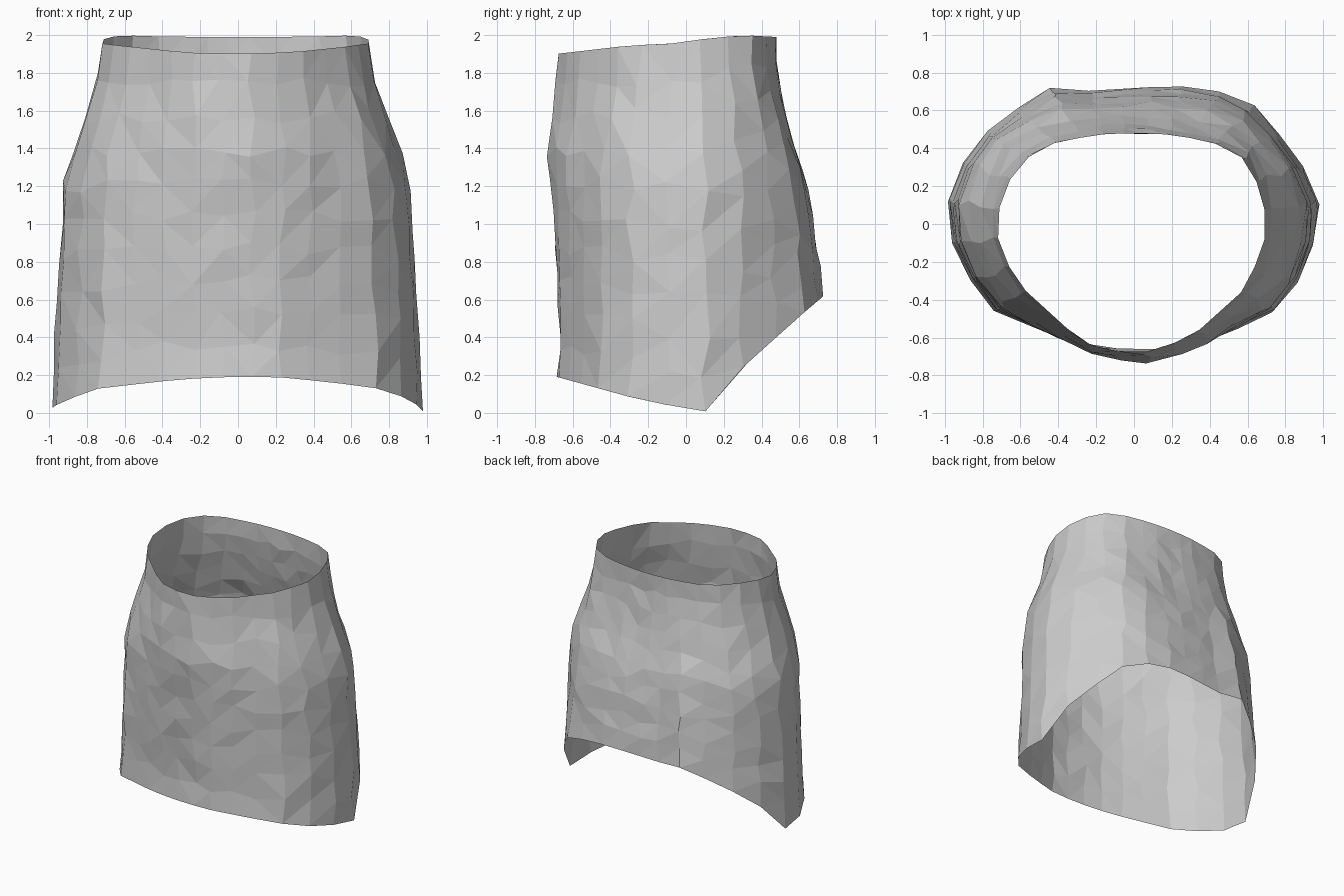
import bpy, bmesh, math, random

if "Cube" in bpy.data.objects:
    bpy.data.objects.remove(bpy.data.objects["Cube"])

random.seed(4)
COLS, ROWS = 28, 10

# Rim outlines seen from above
top_rim = [(.69, -.08), (.69, .1), (.61, .33), (.4, .44), (.12, .48), (-.12, .48), (-.32, .45),
           (-.5, .41), (-.64, .27), (-.71, .1), (-.72, -.07), (-.63, -.3), (-.3, -.6),
           (-.17, -.67), (.05, -.68), (.3, -.6), (.6, -.33)]
hem = [(.98, .1), (.95, .22), (.83, .4), (.6, .67), (.35, .72), (.2, .73), (-.3, .7), (-.45, .72),
       (-.74, .53), (-.88, .37), (-.98, .17), (-.99, -.03), (-.9, -.25), (-.74, -.46),
       (-.3, -.64), (0, -.69), (.27, -.67), (.47, -.58), (.68, -.51), (.84, -.37), (.95, -.1)]

# Edge heights along y, and how far the wall has flared at each height
hem_height = [(-.7, .195), (-.5, .14), (-.3, .085), (0, .02), (.1, .005), (.3, .24), (.6, .51), (.73, .62)]
top_height = [(-.69, 1.9), (-.3, 1.945), (-.08, 1.955), (.1, 1.98), (.3, 2), (.48, 1.99)]
side_flare = [(0, 1), (.5, .94), (.9, .84), (1.25, .77), (1.45, .5), (1.74, .12), (1.95, 0)]
back_flare = [(.6, 1), (.75, .95), (1.02, .8), (1.25, .6), (1.52, .22), (1.83, 0), (2, 0)]
front_bulge = [(.2, 0), (.4, -.02), (.8, .005), (1.1, .02), (1.36, .05), (1.74, .01), (1.9, 0)]


def lerp(table, v):
    if v <= table[0][0]:
        return table[0][1]
    for (a, fa), (b, fb) in zip(table, table[1:]):
        if v <= b:
            return fa + (fb - fa) * (v - a) / (b - a)
    return table[-1][1]


def ray_radius(outline, ang):
    """Distance from the centre to the outline along a direction."""
    dx, dy = math.cos(ang), math.sin(ang)
    for (ax, ay), (bx, by) in zip(outline, outline[1:] + outline[:1]):
        ca, cb = dx * ay - dy * ax, dx * by - dy * bx
        if ca <= 0 < cb:
            f = ca / (ca - cb)
            r = (ax + (bx - ax) * f) * dx + (ay + (by - ay) * f) * dy
            if r > 0:
                return r
    return 1.0


bm = bmesh.new()
grid = []
for j in range(ROWS + 1):
    ring = []
    for i in range(COLS):
        inner = 0 < j < ROWS
        ang = math.tau * i / COLS + math.radians(6)
        r_hem, r_top = ray_radius(hem, ang), ray_radius(top_rim, ang)
        z0 = lerp(hem_height, r_hem * math.sin(ang))
        z1 = lerp(top_height, r_top * math.sin(ang))
        t = j / ROWS
        if inner:
            t += random.uniform(-.02, .02)
            ang += random.uniform(-.03, .03)
            r_hem, r_top = ray_radius(hem, ang), ray_radius(top_rim, ang)
        z = z0 + (z1 - z0) * t
        s = math.sin(ang)
        back = max(0, s) ** 2
        flare = lerp(side_flare, z) * (1 - back) + lerp(back_flare, z) * back
        if j == 0:
            flare = 1
        if j == ROWS:
            flare = 0
        r = r_top + (r_hem - r_top) * flare + lerp(front_bulge, z) * max(0, -s) ** 2
        if inner:
            r += random.uniform(-.008, .008)
        ring.append(bm.verts.new((r * math.cos(ang), r * s, z)))
    grid.append(ring)

# Open wall of irregular triangles
for lo, hi in zip(grid, grid[1:]):
    for i in range(COLS):
        k = (i + 1) % COLS
        a, b, c, d = lo[i], lo[k], hi[k], hi[i]
        if (a.co - c.co).length < (b.co - d.co).length:
            bm.faces.new((a, b, c))
            bm.faces.new((a, c, d))
        else:
            bm.faces.new((a, b, d))
            bm.faces.new((b, c, d))

mesh = bpy.data.meshes.new("skirt")
bm.to_mesh(mesh)
bm.free()
skirt = bpy.data.objects.new("skirt", mesh)
bpy.context.collection.objects.link(skirt)
